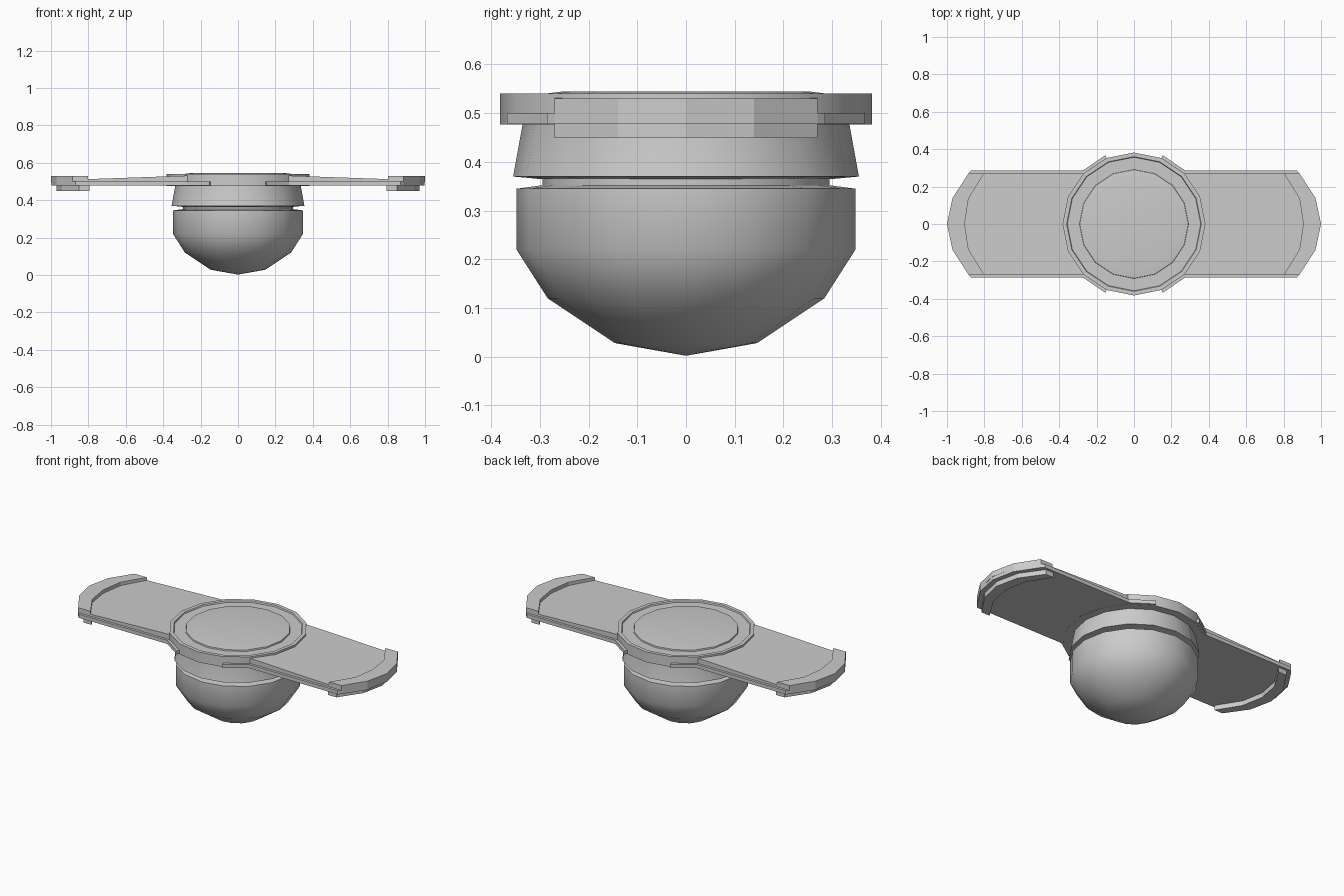
import bpy, bmesh, math

if "Cube" in bpy.data.objects:
    bpy.data.objects.remove(bpy.data.objects["Cube"])


def finish(name, bm, angle=None):
    bmesh.ops.remove_doubles(bm, verts=bm.verts, dist=1e-5)
    bmesh.ops.recalc_face_normals(bm, faces=bm.faces)
    mesh = bpy.data.meshes.new(name)
    bm.to_mesh(mesh)
    bm.free()
    ob = bpy.data.objects.new(name, mesh)
    bpy.context.collection.objects.link(ob)
    if angle:
        mesh.polygons.foreach_set("use_smooth", [True] * len(mesh.polygons))
        mesh.set_sharp_from_angle(angle=math.radians(angle))
    return ob


def lathe(name, profile, angle, sides=16):
    bm = bmesh.new()
    vs = [bm.verts.new((r, 0, z)) for r, z in profile]
    es = [bm.edges.new(p) for p in zip(vs, vs[1:])]
    bmesh.ops.spin(bm, geom=vs + es, axis=(0, 0, 1), cent=(0, 0, 0),
                   angle=math.tau, steps=sides, use_duplicate=False)
    return finish(name, bm, angle)


def slab(name, outline, z0, top):
    """Upright prism with a top height function, mirrored to the other side."""
    bm = bmesh.new()
    lo = [bm.verts.new((x, y, z0)) for x, y in outline]
    hi = [bm.verts.new((x, y, top(x))) for x, y in outline]
    bm.faces.new(lo)
    bm.faces.new(hi)
    n = len(lo)
    for i in range(n):
        j = (i + 1) % n
        bm.faces.new((lo[i], lo[j], hi[j], hi[i]))
    ob = finish(name, bm)
    ob.modifiers.new("mirror", 'MIRROR').use_mirror_merge = False
    return ob


def both_sides(half):
    """Complete a chain given for y >= 0 by its reflection in y."""
    return half + [(x, -y) for x, y in reversed(half) if y > 0]


# Rounded bowl with a narrow neck groove
lathe("bowl", [(0, 0.002), (0.146, 0.028), (0.284, 0.12), (0.348, 0.22),
               (0.348, 0.345), (0.295, 0.352), (0.295, 0.37)], 45)

# Tapered collar above the groove
lathe("collar", [(0.28, 0.363), (0.355, 0.37), (0.335, 0.48), (0.335, 0.5)], 40)

# Top ring and raised lid
lathe("top_ring", [(0.33, 0.477), (0.382, 0.477), (0.382, 0.54),
                   (0.36, 0.54), (0.357, 0.532), (0.28, 0.532)], 30)
lathe("lid", [(0.292, 0.53), (0.29, 0.54), (0.25, 0.545), (0, 0.545)], 30)

# Wing base plate, flared around the ring
slab("wing_plate", both_sides([(0.1, 0.2), (0.14, 0.335), (0.153, 0.368),
                               (0.275, 0.285), (0.87, 0.285), (0.885, 0.27),
                               (0.97, 0.14), (0.998, 0)]),
     0.478, lambda x: 0.5)

# Gently sloping upper wing panel
slab("wing_panel", both_sides([(0.25, 0.27), (0.84, 0.27), (0.92, 0.135), (0.94, 0)]),
     0.495, lambda x: 0.53 - 0.035 * (x - 0.3))

# Crescent caps above and below each wing tip
slab("tip_cap", both_sides([(0.802, 0.27), (0.885, 0.27), (0.97, 0.14), (1.0, 0)])
     + [(0.885, -0.135), (0.905, 0), (0.885, 0.135)], 0.498, lambda x: 0.53)
slab("tip_grip", both_sides([(0.795, 0.27), (0.85, 0.27), (0.94, 0.14), (0.97, 0)])
     + [(0.88, -0.135), (0.905, 0), (0.88, 0.135)], 0.449, lambda x: 0.479)
